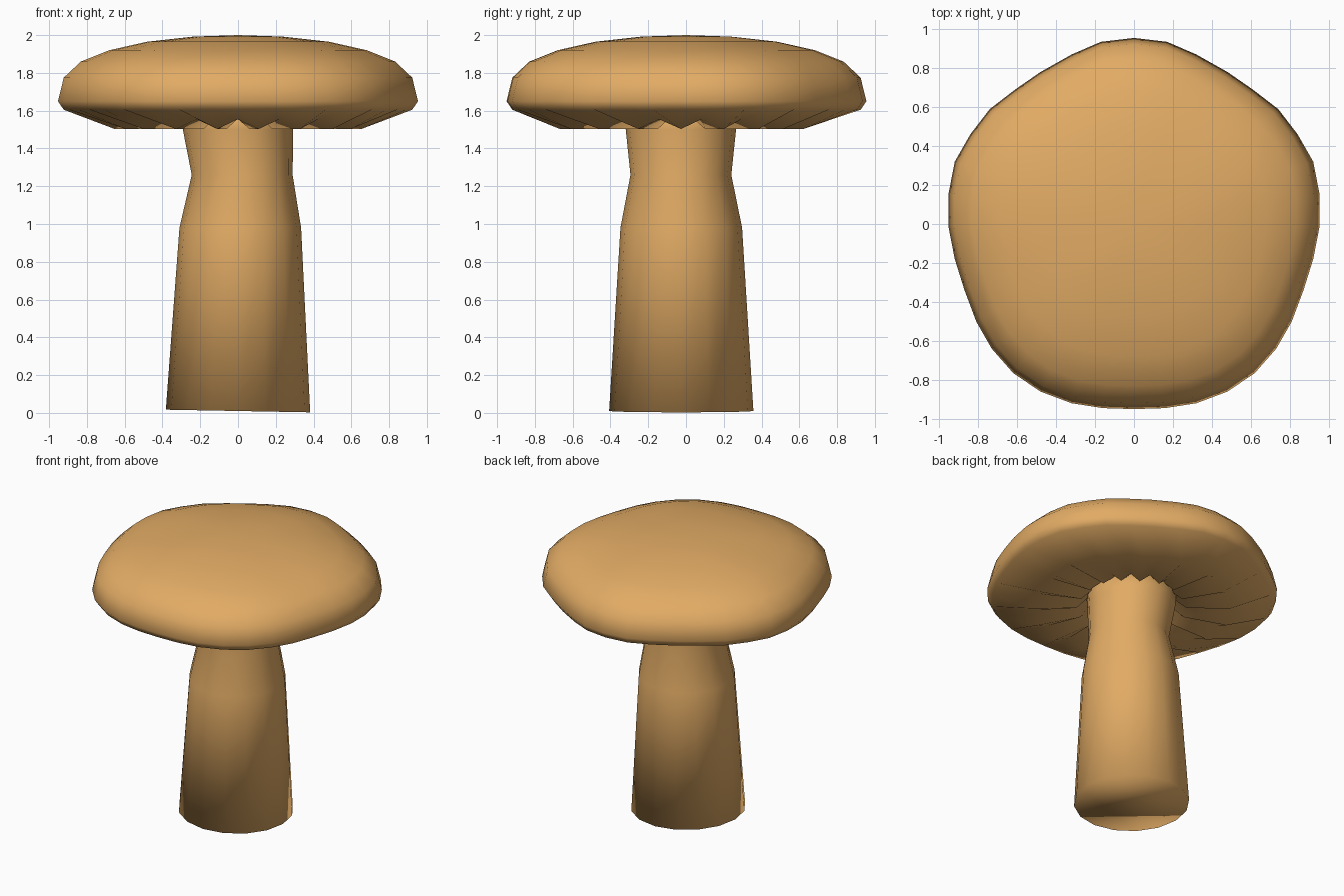
import bpy
import bmesh
from math import sin, cos, pi

cube = bpy.data.objects.get("Cube")
if cube:
    bpy.data.objects.remove(cube)

tan = bpy.data.materials.new("mushroom_tan")
tan.use_nodes = True
tan.diffuse_color = (0.76, 0.41, 0.13, 1)
tan.node_tree.nodes["Principled BSDF"].inputs["Base Color"].default_value = tan.diffuse_color


def loft(name, rings, tip=None):
    """Skin a stack of equal-count rings; close the start flat and the end with a tip."""
    bm = bmesh.new()
    loops = [[bm.verts.new(p) for p in ring] for ring in rings]
    n = len(loops[0])
    for a, b in zip(loops, loops[1:]):
        for i in range(n):
            j = (i + 1) % n
            bm.faces.new((a[i], a[j], b[j], b[i]))
    bm.faces.new(loops[0][::-1])
    if tip:
        top = bm.verts.new(tip)
        for i in range(n):
            bm.faces.new((loops[-1][i], loops[-1][(i + 1) % n], top))
    else:
        bm.faces.new(loops[-1])
    bmesh.ops.recalc_face_normals(bm, faces=bm.faces)
    mesh = bpy.data.meshes.new(name)
    bm.to_mesh(mesh)
    bm.free()
    mesh.shade_smooth()
    mesh.materials.append(tan)
    obj = bpy.data.objects.new(name, mesh)
    bpy.context.collection.objects.link(obj)
    return obj


# Stem: leaning, waisted column (z, centre x, centre y, radius)
SIDES = 16
stem_rows = [(0.01, 0, -0.025, 0.382), (0.98, 0.012, -0.025, 0.322),
             (1.26, 0.022, -0.027, 0.267), (1.5, 0, -0.027, 0.292),
             (1.62, 0, -0.027, 0.3)]
stem_rings = []
for z, cx, cy, r in stem_rows:
    tilt = 0.007 if z < 0.1 else 0
    stem_rings.append([(cx + r * cos(2 * pi * i / SIDES),
                        cy + r * sin(2 * pi * i / SIDES),
                        z - tilt * cos(2 * pi * i / SIDES)) for i in range(SIDES)])
loft("stem", stem_rings)

# Cap outline: right half from back to front, mirrored to a rounded pentagon
half = [(0, .955), (.17, .935), (.32, .87), (.48, .78), (.61, .69), (.74, .59),
        (.84, .46), (.92, .32), (.953, .15), (.953, -.01), (.92, -.18), (.87, -.34),
        (.81, -.5), (.73, -.64), (.62, -.765), (.48, -.86), (.32, -.92), (.16, -.945),
        (0, -.95)]
outline = half + [(-x, y) for x, y in half[-2:0:-1]]


def cap_ring(scale, z, pleat=0.0, shift=0.0):
    """Scaled outline; pleat raises every other point to form gill valleys."""
    return [(x * scale, y * scale + shift, z + pleat * (i % 2 == 0))
            for i, (x, y) in enumerate(outline)]


# Cap: gilled underside from the stem outwards, then rim and dome
cap_rings = [cap_ring(0.26, 1.62, 0, -0.02),
             cap_ring(0.38, 1.503, 0.055, -0.02),
             cap_ring(0.685, 1.503, 0.052, -0.02),
             cap_ring(0.968, 1.605),
             cap_ring(1.0, 1.65),
             cap_ring(0.968, 1.775),
             cap_ring(0.873, 1.86),
             cap_ring(0.715, 1.92),
             cap_ring(0.505, 1.965),
             cap_ring(0.25, 1.992)]
loft("cap", cap_rings, tip=(0, 0, 2.0))
